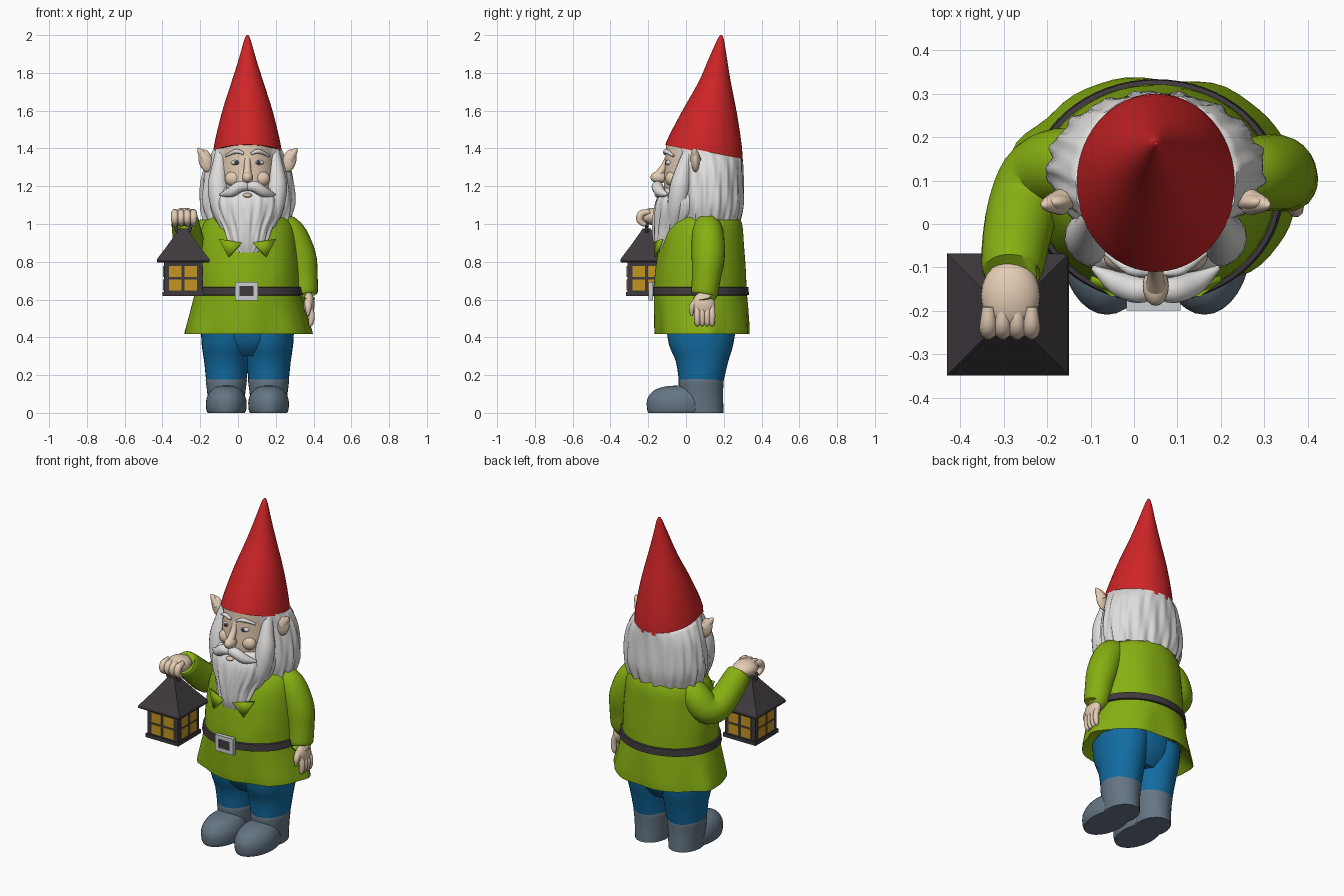
import bpy, bmesh, math
from mathutils import Vector, Matrix

CX = 0.05  # the figure's own centre line


def mat(name, rgb):
    m = bpy.data.materials.new(name)
    m.diffuse_color = (*rgb, 1)
    return m


RED = mat("red", (0.62, 0.018, 0.02))
GREEN = mat("green", (0.24, 0.43, 0.006))
BLUE = mat("blue", (0.006, 0.15, 0.36))
BOOT = mat("slate", (0.13, 0.18, 0.23))
DARK = mat("charcoal", (0.05, 0.042, 0.048))
AMBER = mat("amber", (0.56, 0.30, 0.015))
SKIN = mat("skin", (0.77, 0.60, 0.45))
WHITE = mat("white", (0.74, 0.73, 0.72))
SILVER = mat("silver", (0.60, 0.61, 0.65))


def finish(name, bm, material, angle=40):
    bmesh.ops.recalc_face_normals(bm, faces=bm.faces)
    me = bpy.data.meshes.new(name)
    bm.to_mesh(me)
    bm.free()
    me.materials.append(material)
    me.shade_smooth()
    me.set_sharp_from_angle(angle=math.radians(angle))
    ob = bpy.data.objects.new(name, me)
    bpy.context.collection.objects.link(ob)
    return ob


def smooth(rows, k):
    """Catmull-Rom interpolation of rows of numbers."""
    out = []
    for i in range(len(rows) - 1):
        a, b, c, d = (rows[max(0, min(len(rows) - 1, i + j))] for j in (-1, 0, 1, 2))
        for s in range(k):
            t = s / k
            out.append([q + 0.5 * t * (r - p + t * (2*p - 5*q + 4*r - u + t * (3*(q - r) + u - p)))
                        for p, q, r, u in zip(a, b, c, d)])
    return out + [list(rows[-1])]


def skin_rings(name, rings, material, angle=40):
    bm = bmesh.new()
    vs = [[bm.verts.new(p) for p in ring] for ring in rings]
    n = len(vs[0])
    for a, b in zip(vs, vs[1:]):
        for i in range(n):
            j = (i + 1) % n
            bm.faces.new((a[i], a[j], b[j], b[i]))
    bm.faces.new(vs[0])
    bm.faces.new(vs[-1])
    return finish(name, bm, material, angle)


def loft(name, rows, material, cx=CX, n=48, k=3, wave=None, angle=40):
    """Rows are (cy, z, rx, ry, slope, wave size); wave is an angular ripple."""
    rings = []
    for cy, z, rx, ry, slope, w in smooth(rows, k):
        ring = []
        for i in range(n):
            a = 2 * math.pi * i / n
            f = 1 + (w * wave(a, z) if wave else 0)
            y = ry * math.sin(a) * f
            ring.append((cx + rx * math.cos(a) * f, cy + y, z + slope * y))
        rings.append(ring)
    return skin_rings(name, rings, material, angle)


def tube(name, rows, material, n=16, k=4):
    """Rows are (x, y, z, radius)."""
    rows = smooth(rows, k)
    pts = [Vector(r[:3]) for r in rows]
    rings, prev, q = [], None, None
    for i, p in enumerate(pts):
        t = (pts[min(i + 1, len(pts) - 1)] - pts[max(i - 1, 0)]).normalized()
        q = t.to_track_quat('Z', 'Y') if prev is None else prev.rotation_difference(t) @ q
        prev = t
        rings.append([p + q @ Vector((math.cos(2*math.pi*j/n), math.sin(2*math.pi*j/n), 0)) * max(rows[i][3], 0.001)
                      for j in range(n)])
    return skin_rings(name, rings, material)


def ball(name, c, r, material, rot=None):
    bm = bmesh.new()
    m = Matrix.Translation(c) @ (rot or Matrix()) @ Matrix.Diagonal((*r, 1))
    bmesh.ops.create_uvsphere(bm, u_segments=20, v_segments=14, radius=1, matrix=m)
    return finish(name, bm, material)


def box(name, c, s, material):
    bm = bmesh.new()
    bmesh.ops.create_cube(bm, size=1, matrix=Matrix.Translation(c) @ Matrix.Diagonal((*s, 1)))
    return finish(name, bm, material)


strands = lambda a, z: math.sin(17 * a + 9 * z) + 0.6 * math.sin(29 * a - 12 * z + 1)
folds = lambda a, z: math.sin(7 * a + 0.6) + 0.4 * math.sin(12 * a)

# Hat, leaning back to its tip
loft("hat", [(.095, 1.375, .183, .205, -.22, 0), (.107, 1.45, .170, .188, -.18, 0),
             (.130, 1.60, .133, .140, -.12, 0), (.153, 1.75, .085, .085, -.05, 0),
             (.168, 1.87, .047, .050, 0, 0), (.183, 1.975, .017, .018, 0, 0), (.186, 2.0, .005, .005, 0, 0)], RED)

# Head, hair and beard
loft("head", [(.04, 1.05, .10, .12, 0, 0), (.025, 1.18, .140, .140, 0, 0), (.03, 1.30, .145, .142, 0, 0),
              (.05, 1.42, .145, .155, 0, 0)], SKIN)
loft("hair", [(.12, 1.02, .225, .165, 0, .035), (.125, 1.10, .248, .178, 0, .025), (.125, 1.20, .245, .178, 0, .02),
              (.122, 1.30, .225, .178, 0, .015), (.105, 1.385, .185, .195, -.2, .01)],
     WHITE, n=120, wave=strands, angle=60)
loft("beard", [(-.125, .85, .065, .030, 0, .02), (-.085, .90, .110, .085, 0, .03), (-.035, .98, .140, .140, 0, .03),
               (0, 1.06, .185, .170, 0, .025), (0, 1.13, .195, .155, 0, .02), (.01, 1.19, .165, .125, 0, .01)],
     WHITE, n=120, wave=strands, angle=60)
ball("lower_lip", (CX, -.150, 1.152), (.024, .016, .012), SKIN)
ball("nose", (CX, -.143, 1.247), (.030, .045, .032), SKIN)
tube("nose_bridge", [(CX, -.09, 1.36, .018), (CX, -.112, 1.31, .018), (CX, -.148, 1.255, .024)], SKIN)

# Mirrored parts of the face
for s, side in ((-1, "left"), (1, "right")):
    X = lambda d: CX + s * d
    tube(side + "_sideburn", [(X(.14), .02, 1.40, .025), (X(.150), -.01, 1.30, .04), (X(.155), -.03, 1.20, .055),
                              (X(.14), -.05, 1.08, .05), (X(.11), -.07, .96, .02)], WHITE)
    tube(side + "_moustache", [(X(0), -.145, 1.197, .022), (X(.04), -.152, 1.198, .03),
                               (X(.09), -.135, 1.168, .027), (X(.145), -.10, 1.155, .006)], WHITE)
    tube(side + "_eyebrow", [(X(.02), -.113, 1.372, .007), (X(.06), -.105, 1.385, .012),
                             (X(.115), -.066, 1.36, .006)], WHITE)
    ball(side + "_cheek", (X(.075), -.075, 1.24), (.045, .035, .04), SKIN)
    ball(side + "_eye", (X(.06), -.089, 1.325), (.027, .019, .014), WHITE)
    ball(side + "_pupil", (X(.058), -.105, 1.325), (.011, .006, .011), DARK)
    tilt = Matrix.Rotation(s * .25, 4, 'Y')
    ball(side + "_ear", (X(.222), .05, 1.335), (.036, .022, .062), SKIN, tilt)
    tube(side + "_ear_tip", [(X(.22), .05, 1.34, .03), (X(.25), .045, 1.385, .016), (X(.262), .04, 1.402, .003)], SKIN)

# Coat with rippled hem, belt and buckle
loft("coat", [(.088, .47, .26, .19, 0, 0), (.088, .425, .325, .240, 0, .02), (.088, .43, .335, .250, 0, .025),
              (.082, .55, .302, .249, 0, .012), (.076, .645, .278, .246, 0, 0), (.078, .75, .275, .240, 0, .008),
              (.085, .90, .262, .222, 0, .008), (.097, 1.0, .235, .200, 0, 0), (.11, 1.06, .17, .15, 0, 0),
              (.11, 1.09, .08, .08, 0, 0)], GREEN, n=64, wave=folds)
loft("belt", [(.076, .622, .280, .248, 0, 0), (.076, .625, .294, .257, 0, 0), (.076, .665, .288, .255, 0, 0),
              (.076, .668, .272, .243, 0, 0)], DARK, n=64, k=1)
box("buckle_backing", (CX - .005, -.183, .645), (.09, .02, .06), DARK)
for d in (-1, 1):
    box("buckle_side", (CX - .005 + d * .05, -.187, .645), (.024, .024, .098), SILVER)
    box("buckle_bar", (CX - .005, -.187, .645 + d * .038), (.10, .024, .022), SILVER)
    # Pointed collar flap
    bm = bmesh.new()
    tri = [bm.verts.new((CX + d * x, y, z)) for x, y, z in
           ((.03, -.165, .90), (.15, -.125, .92), (.10, -.160, .825))]
    bm.faces.new(tri)
    flap = finish("collar_flap", bm, GREEN)
    sol = flap.modifiers.new("thick", 'SOLIDIFY')
    sol.thickness, sol.offset = .014, 0

# Hanging arm and hand
tube("hanging_sleeve", [(.19, .11, 1.01, .06), (.27, .115, .955, .083), (.325, .118, .83, .088),
                        (.345, .108, .72, .077), (.352, .098, .63, .070), (.354, .096, .622, .055)], GREEN, 24)
ball("hanging_palm", (.375, .093, .575), (.030, .060, .065), SKIN)
for i in range(4):
    y = .06 + .026 * i
    tube("hanging_finger", [(.378, y, .57, .014), (.390, y, .52, .017), (.386, y, .475, .014), (.38, y, .458, .004)], SKIN, 10)
tube("hanging_thumb", [(.37, .06, .60, .018), (.372, .033, .56, .018), (.37, .03, .515, .006)], SKIN, 10)

# Raised arm and gripping hand
tube("raised_sleeve", [(-.06, .12, 1.02, .06), (-.15, .135, .955, .085), (-.215, .115, .88, .085), (-.25, .05, .88, .083),
                       (-.27, -.03, .95, .078), (-.28, -.105, 1.02, .070), (-.28, -.11, 1.023, .05)], GREEN, 24)
ball("raised_hand", (-.284, -.165, 1.04), (.068, .082, .046), SKIN)
for i in range(4):
    x = -.335 + .033 * i
    tube("gripping_finger", [(x, -.19, 1.065, .014), (x, -.235, 1.055, .020), (x, -.245, 1.02, .019),
                             (x, -.215, .993, .012)], SKIN, 10)

# Legs and boots
loft("hips", [(.085, .30, .15, .11, 0, 0), (.08, .38, .225, .17, 0, 0), (.08, .52, .25, .19, 0, 0)], BLUE)
for s in (-1, 1):
    x = CX + s * .112
    loft("trouser_leg", [(.08, .16, .106, .117, 0, 0), (.085, .27, .117, .138, 0, 0), (.08, .36, .130, .17, 0, 0),
                         (.08, .46, .135, .185, 0, 0)], BLUE, cx=x, n=32)
    loft("boot_shaft", [(.083, 0, .092, .116, 0, 0), (.08, .10, .100, .116, 0, 0), (.08, .175, .109, .119, 0, 0),
                        (.08, .18, .100, .11, 0, 0)], BOOT, cx=x, n=32)
    loft("boot_toe", [(-.04, 0, .098, .160, 0, 0), (-.04, .02, .106, .166, 0, 0), (-.04, .07, .106, .166, 0, 0),
                      (-.035, .115, .085, .140, 0, 0), (-.03, .138, .05, .09, 0, 0), (-.03, .145, .01, .02, 0, 0)],
         BOOT, cx=x, n=32)

# Lantern: body, four sides of panes, roof and ring
LX, LY = -.29, -.208
box("lantern_body", (LX, LY, .715), (.205, .205, .18), DARK)
box("lantern_base", (LX, LY, .63), (.22, .22, .022), DARK)
for q in range(4):
    rot = Matrix.Translation((LX, LY, .712)) @ Matrix.Rotation(q * math.pi / 2, 4, 'Z')
    for dx in (-.041, .041):
        for dz in (-.034, .036):
            pane = box("lantern_pane", (dx, -.103, dz), (.066, .006, .058), AMBER)
            pane.matrix_world = rot
square = lambda h, z: [(LX + a * h, LY + b * h, z) for a, b in ((-1, -1), (1, -1), (1, 1), (-1, 1))]
skin_rings("lantern_roof", [square(.135, .797), square(.140, .803), square(.138, .815), square(.085, .885),
                            square(.035, .955), square(.022, .975)], DARK, 20)
ring = [(LX + .038 * math.cos(a), LY, .985 + .038 * math.sin(a), .010)
        for a in [i * math.pi / 8 for i in range(17)]]
tube("lantern_ring", ring, DARK, 10, 2)
